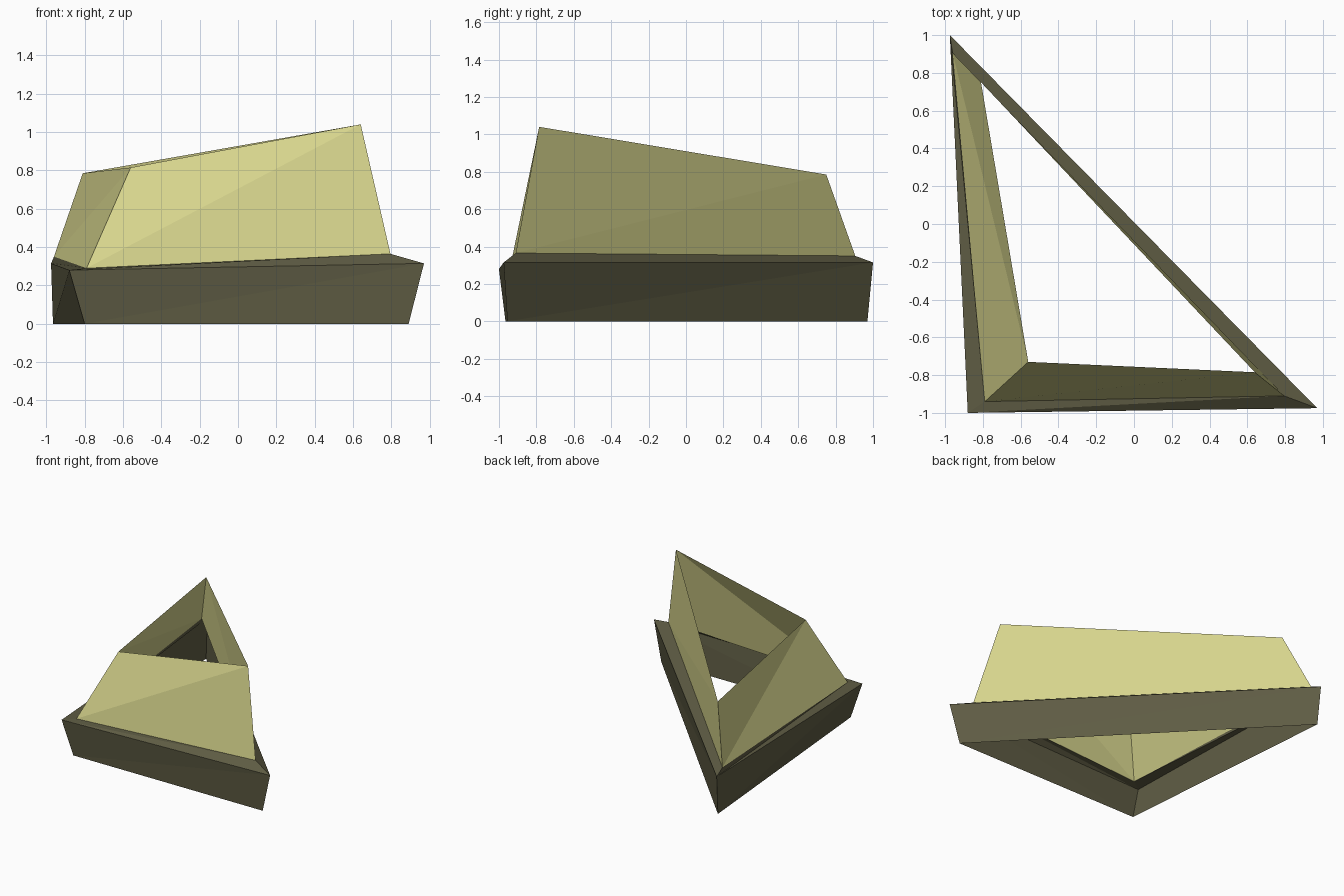
import bpy
import bmesh

cube = bpy.data.objects.get("Cube")
if cube:
    bpy.data.objects.remove(cube, do_unlink=True)


def make_material(name, colour):
    mat = bpy.data.materials.new(name)
    mat.use_nodes = True
    rgba = (*colour, 1.0)
    mat.diffuse_color = rgba
    mat.node_tree.nodes["Principled BSDF"].inputs["Base Color"].default_value = rgba
    return mat


def loft_rings(name, rings, material):
    """Skin an open shell through a stack of three-cornered rings."""
    bm = bmesh.new()
    loops = [[bm.verts.new(p) for p in ring] for ring in rings]
    for low, high in zip(loops, loops[1:]):
        for i in range(len(low)):
            j = (i + 1) % len(low)
            # walls are slightly twisted, so split each one on a fixed diagonal
            bm.faces.new((low[i], low[j], high[j]))
            bm.faces.new((low[i], high[j], high[i]))
    mesh = bpy.data.meshes.new(name)
    bm.to_mesh(mesh)
    bm.free()
    mesh.materials.append(material)
    obj = bpy.data.objects.new(name, mesh)
    bpy.context.collection.objects.link(obj)
    return obj


# Corner order in each ring: front left-hand, front right-hand, back
foot = [(-0.80, -0.965, 0), (0.89, -0.955, 0), (-0.965, 0.97, 0)]
brim = [(-0.88, -1.0, 0.28), (0.97, -0.975, 0.315), (-0.975, 1.0, 0.315)]
ledge = [(-0.79, -0.94, 0.29), (0.795, -0.91, 0.365), (-0.96, 0.905, 0.35)]
crown = [(-0.56, -0.73, 0.815), (0.64, -0.785, 1.04), (-0.81, 0.75, 0.785)]

dark_olive = make_material("dark olive", (0.113, 0.107, 0.057))
pale_olive = make_material("pale olive", (0.67, 0.655, 0.263))

# Flared base wall with its narrow ledge, then the inward-leaning upper band
loft_rings("base_rim", [foot, brim, ledge], dark_olive)
loft_rings("upper_band", [ledge, crown], pale_olive)
